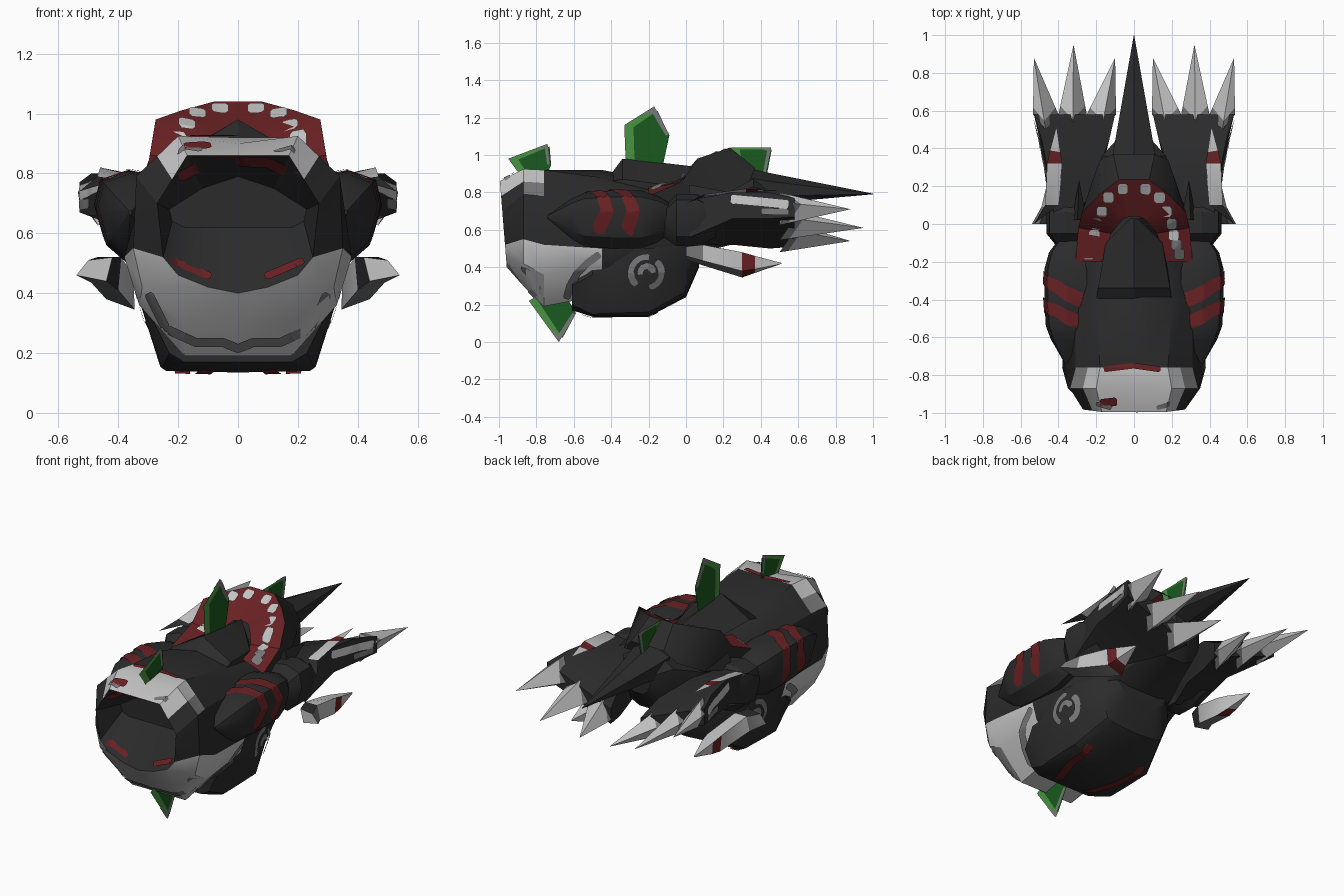
import bpy, bmesh, math
from mathutils import Vector
from mathutils.bvhtree import BVHTree

if "Cube" in bpy.data.objects:
    bpy.data.objects.remove(bpy.data.objects["Cube"])

COLOURS = {"charcoal": (.024, .024, .024), "red": (.14, .015, .017), "white": (.55, .55, .55),
           "grey": (.19, .19, .19), "green": (.01, .1, .013), "light_green": (.07, .29, .055)}
NAMES = list(COLOURS)
DARK, RED, WHITE, GREY, GREEN, LIGHT = range(6)
for n, c in COLOURS.items():
    bpy.data.materials.new(n).diffuse_color = (*c, 1)


def make(name, verts, faces, paint=DARK, recalc=True):
    """Mesh object; paint is a colour index or a rule on (face index, centre)."""
    bm = bmesh.new()
    vs = [bm.verts.new(v) for v in verts]
    for i, f in enumerate(faces):
        face = bm.faces.new([vs[k] for k in f])
        face.material_index = paint(i, face.calc_center_median()) if callable(paint) else paint
    if recalc:
        bmesh.ops.remove_doubles(bm, verts=bm.verts, dist=1e-5)
        bmesh.ops.recalc_face_normals(bm, faces=bm.faces)
    me = bpy.data.meshes.new(name)
    bm.to_mesh(me)
    bm.free()
    for n in NAMES:
        me.materials.append(bpy.data.materials[n])
    ob = bpy.data.objects.new(name, me)
    bpy.context.collection.objects.link(ob)
    return ob


def loft(name, rings, paint=DARK):
    """Skin closed rings of equal length and cap both ends."""
    n = len(rings[0])
    faces = [(r*n+k, r*n+(k+1) % n, (r+1)*n+(k+1) % n, (r+1)*n+k)
             for r in range(len(rings)-1) for k in range(n)]
    faces += [tuple(range(n)), tuple(range((len(rings)-1)*n, len(rings)*n))]
    return make(name, [v for r in rings for v in r], faces, paint)


def sym(y, half, tilt=0):
    """Ring at y from a half profile running top to bottom, mirrored in x."""
    top = half[0][1]
    return [(s*x, y+(top-z)*tilt, z) for s, pts in ((1, half), (-1, half[-2:0:-1])) for x, z in pts]


def both(fn):
    for s, side in ((1, "right"), (-1, "left")):
        fn(s, side)


def decal(name, target, path, width, direction, colour):
    """Thin painted band laid along a path on the target's surface."""
    tree = BVHTree.FromPolygons([v.co for v in target.data.vertices],
                                [p.vertices[:] for p in target.data.polygons])
    d = Vector(direction).normalized()
    pts = []
    for a, b in zip(path, path[1:]):
        steps = max(1, int((Vector(b)-Vector(a)).length/.01))
        pts += [Vector(a).lerp(Vector(b), i/steps) for i in range(steps)]
    pts.append(Vector(path[-1]))
    rows = []
    for i, p in enumerate(pts):
        t = (pts[min(i+1, len(pts)-1)] - pts[max(i-1, 0)]).normalized()
        w = t.cross(d).normalized()*width/2
        w *= .65 if i in (0, len(pts)-1) else 1
        hits = [tree.ray_cast(p+w*f-d*2, d)[0] for f in (-1, -.6, -.2, .2, .6, 1)]
        rows.append([h - d*.008 if h else None for h in hits])
    verts, faces = [], []
    for a, b in zip(rows, rows[1:]):
        for k in range(5):
            q = [a[k], a[k+1], b[k+1], b[k]]
            if all(q):
                faces.append(tuple(range(len(verts), len(verts)+4)))
                verts += q
    ob = make(name, verts, faces, colour, False)
    for p in ob.data.polygons:
        if p.normal.dot(d) > 0:
            p.flip()
    return ob


# main trunk: hollow mouth at the front, white cap above it, white chin below
def trunk_paint(i, c):
    if i < 14:
        return DARK
    if -.97 < c.y < -.72 and c.z > .8:
        return WHITE if c.z > .84 else GREY
    return WHITE if -.97 < c.y < -.55 and c.z < .5 else DARK


def trunk_ring(y, half, tilt=0):
    (a, b), (c, d) = half[1:3]
    return sym(y, half[:2] + [((a+c)/2, (b+d)/2)] + half[2:], tilt)


trunk = loft("trunk", [
    trunk_ring(-.8, [(0, .79), (.12, .75), (.23, .68), (.22, .64), (.18, .62), (.1, .62), (0, .62)]),
    trunk_ring(-.995, [(0, .86), (.17, .86), (.27, .70), (.25, .52), (.2, .46), (.1, .42), (0, .4)], .08),
    trunk_ring(-.87, [(0, .9), (.2, .925), (.34, .79), (.35, .55), (.32, .42), (.18, .3), (0, .3)]),
    trunk_ring(-.76, [(0, .92), (.18, .92), (.31, .78), (.38, .52), (.33, .36), (.18, .19), (0, .19)]),
    trunk_ring(-.45, [(0, .92), (.2, .88), (.31, .78), (.36, .5), (.33, .4), (.18, .25), (0, .25)]),
    trunk_ring(-.15, [(0, .86), (.17, .8), (.28, .7), (.31, .55), (.27, .42), (.18, .3), (0, .3)]),
    trunk_ring(.08, [(0, .82), (.15, .8), (.25, .72), (.26, .6), (.2, .5), (.1, .48), (0, .48)]),
    trunk_ring(.36, [(0, .88), (.1, .88), (.17, .83), (.17, .68), (.12, .58), (.06, .55), (0, .55)]),
    trunk_ring(.46, [(0, .85), (.05, .84), (.08, .8), (.08, .74), (.06, .7), (.03, .68), (0, .68)])], trunk_paint)
decal("cap_edge", trunk, [(-.16, -.77, 1), (0, -.75, 1), (.14, -.77, 1)], .03, (0, 0, -1), RED)
decal("cap_spot", trunk, [(-.18, -.95, 1), (-.09, -.94, 1)], .045, (0, 0, -1), RED)
decal("front_shade", trunk, [(-.3, -1, .4), (-.24, -1, .28), (-.14, -1, .235), (-.05, -1, .235), (0, -1, .215),
                             (.05, -1, .235), (.14, -1, .235), (.24, -1, .28), (.3, -1, .4)], .03, (0, 1, 0), GREY)


def trunk_marks(s, side):
    decal("brow_stripe_" + side, trunk, [(s*.2, -1, .785), (s*.1, -1, .835), (0, -1, .84)], .035, (0, 1, 0), RED)
    decal("lip_stripe_" + side, trunk, [(s*.22, -1, .51), (s*.09, -1, .455)], .025, (0, 1, 0), RED)
    decal("cap_rim_" + side, trunk, [(s*.12, -.975, 1), (s*.2, -.95, 1)], .025, (0, 0, -1), GREY)
    decal("chest_edge_" + side, trunk, [(s, -.46, .47), (s, -.53, .42), (s, -.58, .37), (s, -.62, .3), (s, -.64, .23)],
          .04, (-s, 0, 0), GREY)


both(trunk_marks)

# belly with underside stripes and side swirls
belly = loft("belly", [
    sym(-.61, [(0, .36), (.25, .36), (.28, .3), (.23, .2), (.18, .17), (0, .17)]),
    sym(-.5, [(0, .46), (.31, .44), (.325, .36), (.255, .15), (.24, .14), (0, .135)]),
    sym(-.38, [(0, .5), (.32, .5), (.325, .36), (.26, .155), (.23, .14), (0, .135)]),
    sym(-.2, [(0, .5), (.32, .5), (.32, .36), (.26, .16), (.22, .14), (0, .135)]),
    sym(0, [(0, .5), (.24, .52), (.25, .4), (.19, .27), (.14, .25), (0, .24)]),
    sym(.07, [(0, .5), (.15, .52), (.17, .48), (.13, .42), (.1, .41), (0, .4)])])


def belly_marks(s, side):
    decal("belly_stripe_" + side, belly, [(s*.1, -.55, 0), (s*.17, -.35, 0), (s*.19, -.15, 0)],
          .05, (0, 0, 1), RED)
    for k, (a0, a1, r) in enumerate(((80, 230, .085), (-80, 50, .08), (0, 200, .035))):
        path = [(s, -.21+r*math.cos(math.radians(a0+(a1-a0)*i/8)),
                 .37+r*math.sin(math.radians(a0+(a1-a0)*i/8))) for i in range(9)]
        decal("swirl_%s_%d" % (side, k), belly, path, .035, (-s, 0, 0), GREY)


both(belly_marks)

# pointed back ridge
loft("back_ridge", [
    sym(-.40, [(0, .9), (.2, .86), (.2, .7)]), sym(-.34, [(0, .98), (.19, .87), (.2, .7)]),
    sym(-.1, [(0, .955), (.15, .84), (.17, .7)]), sym(.03, [(0, .94), (.02, .9), (.08, .75)])])

# open hood: red lining inside, dark shell outside
OUT = [(.31, -.2, .78), (.295, -.02, .86), (.275, .06, .98), (.19, .15, 1.01), (.08, .235, 1.04)]
INN = [(.17, -.2, .83), (.12, -.05, .85), (.08, 0, .89), (.05, .03, .92), (.02, .04, .925)]
BACK = [(.27, -.12, .66), (.25, .06, .7), (.23, .2, .78), (.18, .34, .86), (.11, .37, .93)]


def band(name, a, b, colour):
    rows = [r + [(-x, y, z) for x, y, z in r[::-1]] for r in (a, b)]
    n = len(rows[0])
    return make(name, rows[0]+rows[1], [(k, k+1, n+k+1, n+k) for k in range(n-1)], colour)


lining = band("hood_lining", OUT, INN, RED)
band("hood_shell", OUT, BACK, DARK)
for p in lining.data.polygons:
    if p.normal.z < 0:
        p.flip()


def teeth(s, side):
    for k, (x, y) in enumerate(((.06, .185), (.135, .14), (.17, .065), (.2, 0), (.21, -.06), (.225, -.11), (.24, -.16))):
        decal("tooth_%s_%d" % (side, k), lining, [(s*x, y-.028, 1.2), (s*x, y+.028, 1.2)],
              .056, (0, 0, -1), GREY if k > 4 else WHITE)


both(teeth)

# long tail spike
loft("tail_spike", [
    sym(.33, [(0, .93), (.12, .88), (.12, .78), (0, .7)]), sym(.44, [(0, .905), (.1, .86), (.1, .78), (0, .74)]),
    sym(1, [(0, .793), (.001, .792), (.001, .791), (0, .79)])])


# limbs
def limb(s, side):
    def quad(y, pts):
        return [(s*x, y, z) for x, z in pts]

    def scaled(y, k, cx=.36, cz=.67):
        prof = [(.25, .79), (.36, .81), (.455, .775), (.475, .69), (.44, .56), (.37, .5), (.28, .53)]
        return quad(y, [(cx+(x-cx)*k, cz+(z-cz)*k) for x, z in prof])
    # striped shoulder
    lobe = loft("shoulder_" + side, [scaled(-.74, .05), scaled(-.61, .7), scaled(-.54, .93), scaled(-.4, 1),
                                     scaled(-.24, 1), scaled(-.15, .8, .35), scaled(-.08, .5, .32)])
    for k, path in enumerate((((.25, -.54, .79), (.4, -.46, .79), (.47, -.42, .69), (.445, -.48, .58)),
                              ((.25, -.42, .8), (.4, -.33, .79), (.47, -.28, .69), (.445, -.32, .58)))):
        decal("shoulder_stripe_%s_%d" % (side, k), lobe, [(s*x, y, z) for x, y, z in path], .065,
              (-s*.75, 0, -.66), RED)
    # elbow joint
    loft("elbow_" + side, [scaled(-.12, .5, .34, .62), scaled(-.05, .9, .37, .63),
                           scaled(.06, .9, .37, .63), scaled(.16, .55, .36, .63)])
    # flat hand, tilted up on its outer side
    hand = loft("hand_" + side, [
        quad(.02, [(.3, .76), (.42, .76), (.44, .56), (.28, .52)]),
        quad(.25, [(.2, .74), (.45, .8), (.47, .66), (.18, .52)]),
        quad(.45, [(.13, .68), (.49, .8), (.5, .66), (.13, .5)]),
        quad(.58, [(.1, .6), (.53, .77), (.53, .67), (.1, .51)])])
    decal("hand_mark_" + side, hand, [(s, .24, .765), (s, .4, .75), (s, .55, .735)], .05, (-s, 0, 0), WHITE)
    decal("hand_shade_" + side, hand, [(s, .4, .7), (s, .55, .695)], .035, (-s, 0, 0), GREY)
    # three finger claws, grey at the root
    for k, (x0, x1, z, tip) in enumerate(((.4, .535, .71, (.53, .88, .71)), (.25, .4, .63, (.32, .95, .61)),
                                          (.095, .25, .565, (.1, .88, .54)))):
        xm = (x0+x1)/2
        root = [(x0, .58, z-.03), (xm, .5, z+.09), (x1, .58, z+.03), (xm, .5, z-.085)]
        rings = [[(s*(p[0]+(tip[0]-p[0])*f), p[1]+(tip[1]-p[1])*f, p[2]+(tip[2]-p[2])*f) for p in root]
                 for f in (0, .12, .995)]
        loft("claw_%s_%d" % (side, k), rings, lambda i, c: GREY if i < 4 else WHITE)
    # lower thumb claw with a red mark
    loft("thumb_claw_" + side, [
        quad(0, [(.42, .52), (.5, .51), (.54, .46), (.44, .44)]),
        quad(.09, [(.39, .52), (.47, .52), (.49, .435), (.4, .41)]),
        quad(.3, [(.35, .46), (.45, .48), (.44, .38), (.345, .345)]),
        quad(.37, [(.365, .45), (.44, .46), (.435, .39), (.37, .37)]),
        quad(.51, [(.41, .423), (.414, .423), (.414, .418), (.41, .418)])],
        lambda i, c: RED if i in (9, 10) else DARK if i in (0, 3) else GREY if i in (1, 2, 6) else WHITE)
    # upper white blade lying over the hand
    make("hand_blade_" + side, [
        (s*x, y, z) for x, y, z in ((.53, 0, .74), (.47, .1, .79), (.46, .32, .82), (.445, .39, .815), (.41, .52, .81),
                                    (.39, .38, .805), (.38, .32, .8), (.4, .1, .78))],
         [(0, 1, 7), (1, 2, 6, 7), (2, 3, 5, 6), (3, 4, 5)],
         lambda i, c: (DARK, WHITE, RED, WHITE)[i])
    # small side horn
    loft("side_horn_" + side, [quad(.02, [(.25, .78), (.33, .74), (.3, .84)]),
                               quad(.23, [(.289, .8), (.291, .8), (.29, .802)])])


both(limb)


# flat leaf-like fins on the centre line: light front edge, green body, grey tip
def fin(name, pts):
    cy, cz = (sum(p[i] for p in pts)/len(pts) for i in (0, 1))
    n = len(pts)
    make(name + "_edge", [(0, y, z) for y, z in pts], [tuple(range(n))], LIGHT)
    (ya, za), (yb, zb), (yc, zc) = pts[:3]
    for x in (-.003, .003):
        leaf = [(x, cy+(y-cy)*.8+.025, cz+(z-cz)*.88) for y, z in pts]
        make(name + "_leaf", leaf, [tuple(range(n))], GREEN)
        tip = [(ya*.4+yb*.6, za*.4+zb*.6), (yb, zb), (yc, zc), (yc*.85+cy*.15, zc*.85+cz*.15),
               (yb*.8+cy*.2, zb*.8+cz*.2)]
        make(name + "_tip", [(x*1.4, y, z) for y, z in tip], [tuple(range(5))], GREY)


fin("front_fin", [(-.95, .98), (-.74, 1.06), (-.73, .95), (-.77, .85), (-.87, .87)])
fin("tall_fin", [(-.33, 1.16), (-.17, 1.26), (-.09, 1.11), (-.14, .9), (-.32, .9)])
fin("rear_fin", [(.24, 1.04), (.455, 1.04), (.42, .88), (.28, .86)])
fin("lower_fin", [(-.84, .22), (-.68, 0), (-.59, .15), (-.66, .26), (-.76, .27)])

# soft shading with sharp creases
for ob in bpy.context.collection.objects:
    ob.select_set(True)
    bpy.context.view_layer.objects.active = ob
bpy.ops.object.shade_smooth_by_angle(angle=math.radians(30))

for m in bpy.data.materials:
    if m.users and not m.is_grease_pencil:
        m.use_nodes = True
        m.node_tree.nodes["Principled BSDF"].inputs["Base Color"].default_value = m.diffuse_color
